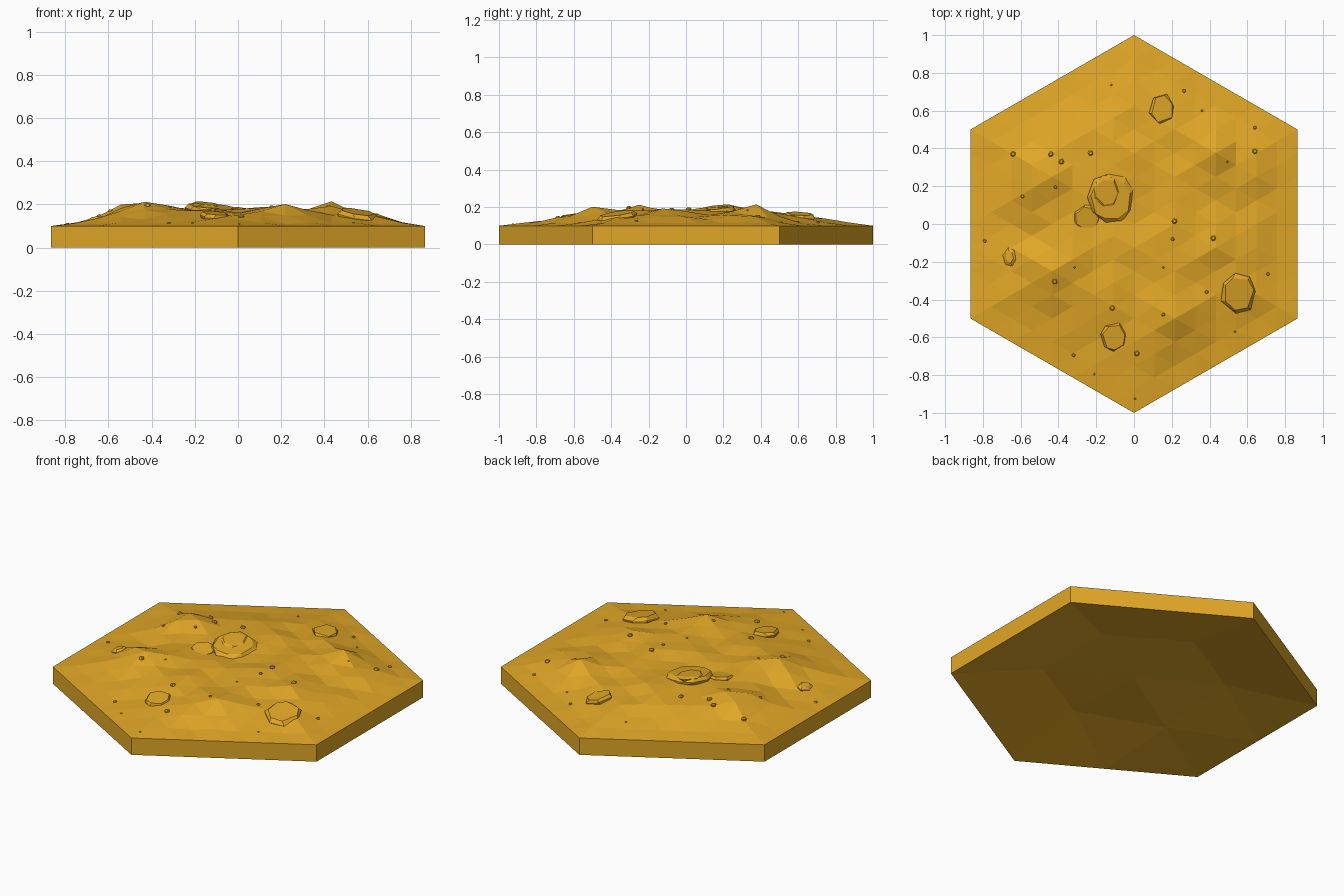
import bpy, bmesh, math, random
from mathutils import Vector, Matrix
from mathutils.bvhtree import BVHTree

if "Cube" in bpy.data.objects:
    bpy.data.objects.remove(bpy.data.objects["Cube"])

random.seed(7)
N, RIM = 8, 0.1          # lattice steps per hexagon side, rim height

mat = bpy.data.materials.new("sand_gold")
mat.diffuse_color = (0.76, 0.39, 0.02, 1)
mat.use_nodes = True
mat.node_tree.nodes["Principled BSDF"].inputs["Base Color"].default_value = mat.diffuse_color


def finish(bm, name):
    bmesh.ops.recalc_face_normals(bm, faces=bm.faces)
    me = bpy.data.meshes.new(name)
    bm.to_mesh(me)
    bm.free()
    me.materials.append(mat)
    ob = bpy.data.objects.new(name, me)
    bpy.context.collection.objects.link(ob)
    return ob


def hex_lattice(bm, n, height):
    """Triangulated pointy-top hexagon of circumradius 1."""
    v = {}
    for q in range(-n, n + 1):
        for r in range(-n, n + 1):
            k = max(abs(q), abs(r), abs(q + r))
            if k <= n:
                x, y = q * math.sqrt(0.75) / n, (r + q / 2) / n
                v[q, r] = bm.verts.new((x, y, height(x, y, k)))
    for q, r in v:
        for ring in (((q, r), (q + 1, r), (q, r + 1)),
                     ((q, r), (q + 1, r - 1), (q + 1, r))):
            if all(p in v for p in ring):
                bm.faces.new([v[p] for p in ring])


# Hills and hollows: x, y, spread, height
BUMPS = [(-0.50, 0.25, 0.13, 0.070), (-0.28, 0.22, 0.09, -0.01),
         (0.43, 0.38, 0.12, 0.065), (0.54, 0.38, 0.06, -0.045),
         (0.65, 0.25, 0.10, 0.025), (0.43, -0.10, 0.12, 0.02),
         (0.65, -0.08, 0.09, 0.03), (0.22, -0.50, 0.13, 0.050),
         (-0.43, -0.25, 0.13, 0.045), (-0.62, 0.0, 0.10, -0.025),
         (-0.10, -0.62, 0.10, -0.012), (0.55, -0.45, 0.10, -0.01),
         (0.0, 0.30, 0.15, 0.012), (0.22, 0.0, 0.12, 0.015)]
RISE = [0.072, 0.072, 0.072, 0.07, 0.064, 0.055, 0.037, 0.014, 0]


def ground(x, y, k):
    if k == N:
        return RIM
    z = sum(h * math.exp(-((x - a) ** 2 + (y - b) ** 2) / s ** 2) for a, b, s, h in BUMPS)
    fade = min(1, (N - k) / 3)
    return RIM + RISE[k] + (z + random.uniform(-0.012, 0.012)) * fade


def underside(x, y, k):
    return 0 if k == 2 else random.uniform(0.02, 0.09)


# Hexagonal tile: terrain top, six walls, shallow faceted underside
bm = bmesh.new()
hex_lattice(bm, N, ground)
bm.normal_update()
tree = BVHTree.FromBMesh(bm)
hex_lattice(bm, 2, underside)
corner = [Vector((math.sin(i * math.pi / 3), math.cos(i * math.pi / 3), 0)) for i in range(6)]
for a, b in zip(corner, corner[1:] + corner[:1]):
    up = Vector((0, 0, RIM))
    bm.faces.new([bm.verts.new(p) for p in (a, b, b + up, a + up)])
bmesh.ops.remove_doubles(bm, verts=bm.verts, dist=1e-4)
finish(bm, "terrain_tile")


def surface(x, y):
    return tree.ray_cast(Vector((x, y, 1)), Vector((0, 0, -1)))[0].z


def rock(bm, x, y, top, rx, ry, h, tilt=(0, 0), sides=8, cap=0.72):
    """Angular boulder: hull of three jittered rings, tilted flat top."""
    m = (Matrix.Translation((x, y, top)) @ Matrix.Rotation(tilt[0], 4, 'X')
         @ Matrix.Rotation(tilt[1], 4, 'Y'))
    vs = []
    turn = random.uniform(0, 1)
    for z, s in ((0, cap), (-0.3 * h, 1), (-h, 0.85)):
        for i in range(sides):
            a = (i + random.uniform(-0.2, 0.2)) * math.tau / sides + turn
            f = s * random.uniform(0.92, 1.04)
            vs.append(bm.verts.new(m @ Vector((rx * f * math.cos(a), ry * f * math.sin(a), z))))
    out = bmesh.ops.convex_hull(bm, input=vs)
    bmesh.ops.delete(bm, geom=[g for g in out["geom_interior"] if isinstance(g, bmesh.types.BMVert)],
                     context='VERTS')


# Boulders: name, x, y, top height above ground, radii, depth, tilt, sides, cap
ROCKS = [("stacked_rock_base", -0.12, 0.135, 0.020, 0.125, 0.14, 0.06, (0.10, 0.08), 9, 0.85),
         ("stacked_rock_cap", -0.145, 0.17, 0.026, 0.075, 0.09, 0.03, (0.10, 0.10), 7, 0.8),
         ("stacked_rock_side", -0.25, 0.03, 0.010, 0.075, 0.075, 0.04, (0.15, 0.1), 7, 0.85),
         ("back_rock", 0.15, 0.61, 0.018, 0.07, 0.085, 0.05, (-0.05, 0.18), 6, 0.88),
         ("right_rock", 0.555, -0.37, 0.02, 0.098, 0.115, 0.06, (0.15, 0.15), 7, 0.85),
         ("front_rock", -0.105, -0.60, 0.018, 0.07, 0.08, 0.05, (0.12, 0.08), 7, 0.88),
         ("left_rock", -0.66, -0.175, 0.016, 0.038, 0.052, 0.035, (0, -0.2), 6, 0.6)]
for name, x, y, lift, rx, ry, h, tilt, sides, cap in ROCKS:
    bm = bmesh.new()
    rock(bm, x, y, surface(x, y) + lift, rx, ry, h, tilt, sides, cap)
    finish(bm, name)

# Scattered pebbles: x, y grouped by radius
PEBBLES = {0.015: [(-0.64, 0.37), (-0.44, 0.37), (-0.385, 0.33), (-0.23, 0.375), (0.64, 0.385),
                   (0.215, 0.015), (0.42, -0.075), (-0.42, -0.305), (-0.115, -0.445),
                   (0.015, -0.685)],
           0.010: [(-0.79, -0.09), (-0.415, 0.195), (0.265, 0.705), (0.64, 0.51), (-0.59, 0.145),
                   (0.205, -0.08), (0.385, -0.36), (0.155, -0.48), (-0.32, -0.695), (0.71, -0.265)],
           0.006: [(-0.12, 0.735), (0.36, 0.60), (0.495, 0.33), (-0.315, -0.23), (0.155, -0.23),
                   (0.535, -0.57), (-0.21, -0.795), (0.005, -0.925)]}
bm = bmesh.new()
for r, spots in PEBBLES.items():
    for x, y in spots:
        rock(bm, x, y, surface(x, y) + r * 0.7, r, r, r * 1.4, sides=6, cap=0.6)
finish(bm, "pebbles")
